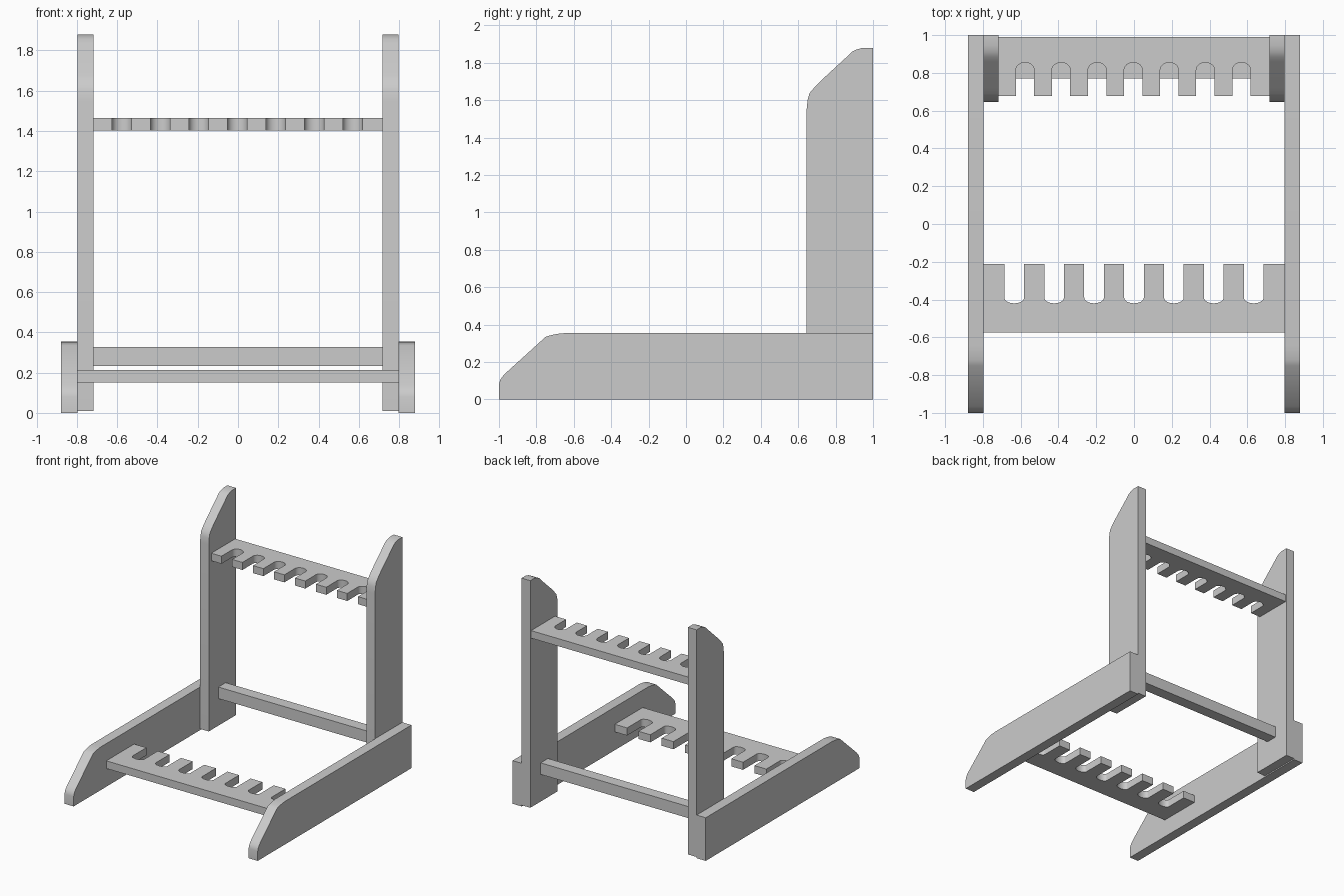
import bpy, bmesh
from math import sin, cos, pi, radians
from mathutils import Vector

if "Cube" in bpy.data.objects:
    bpy.data.objects.remove(bpy.data.objects["Cube"])


def prism(name, points, offset, mirror=False):
    """Extrude a closed planar outline along offset into a solid board."""
    bm = bmesh.new()
    face = bm.faces.new([bm.verts.new(p) for p in points])
    ext = bmesh.ops.extrude_face_region(bm, geom=[face], use_keep_orig=True)
    moved = [v for v in ext["geom"] if isinstance(v, bmesh.types.BMVert)]
    bmesh.ops.translate(bm, verts=moved, vec=Vector(offset))
    bmesh.ops.recalc_face_normals(bm, faces=bm.faces)
    mesh = bpy.data.meshes.new(name)
    bm.to_mesh(mesh)
    bm.free()
    obj = bpy.data.objects.new(name, mesh)
    bpy.context.collection.objects.link(obj)
    bpy.ops.object.select_all(action='DESELECT')
    obj.select_set(True)
    bpy.context.view_layer.objects.active = obj
    bpy.ops.object.shade_smooth_by_angle(angle=radians(35))
    if mirror:
        obj.modifiers.new("Mirror", 'MIRROR').use_clip = False
    return obj


def side_board(name, profile, x0, x1):
    """Pair of side boards from a (y, z) profile."""
    return prism(name, [(x0, y, z) for y, z in profile], (x1 - x0, 0, 0), mirror=True)


def notched_shelf(name, half, back, front, z0, z1, first, pitch, width, straight, tip):
    """Shelf with seven round-ended slots cut in from the edge at y = front."""
    pts = [(half, back), (-half, back), (-half, front)]
    r = width / 2
    for i in range(7):
        c = first + i * pitch
        pts.append((c - r, front))
        for k in range(13):
            a = pi * k / 12
            pts.append((c - r * cos(a), straight + (tip - straight) * sin(a)))
        pts.append((c + r, front))
    pts.append((half, front))
    return prism(name, [(x, y, z0) for x, y in pts], (0, 0, z1 - z0))


# Long base boards with rounded, sloping noses
side_board("base_boards", [
    (-1, 0), (-1, 0.08), (-0.995, 0.10), (-0.985, 0.118), (-0.965, 0.14),
    (-0.75, 0.335), (-0.72, 0.344), (-0.685, 0.351), (-0.645, 0.355),
    (1, 0.355), (1, 0)], 0.797, 0.88)

# Tall uprights with the same sloping tops
side_board("uprights", [
    (0.645, 0.01), (0.645, 1.55), (0.65, 1.60), (0.66, 1.637), (0.69, 1.672),
    (0.72, 1.703), (0.86, 1.832), (0.885, 1.857), (0.91, 1.87), (0.945, 1.88),
    (1, 1.88), (1, 0.01)], 0.718, 0.797)

# Upper slotted shelf, open to the front
notched_shelf("upper_slotted_shelf", 0.718, 0.99, 0.678, 1.403, 1.465,
              -0.577, 0.191, 0.097, 0.815, 0.855)

# Lower slotted shelf, open to the back
notched_shelf("lower_slotted_shelf", 0.797, -0.575, -0.213, 0.15, 0.213,
              -0.634, 0.2113, 0.104, -0.39, -0.42)

# Rear cross bar between the uprights
prism("rear_cross_bar", [(-0.718, 0.77, 0.233), (-0.718, 0.865, 0.233),
                         (-0.718, 0.865, 0.328), (-0.718, 0.77, 0.328)], (1.436, 0, 0))
